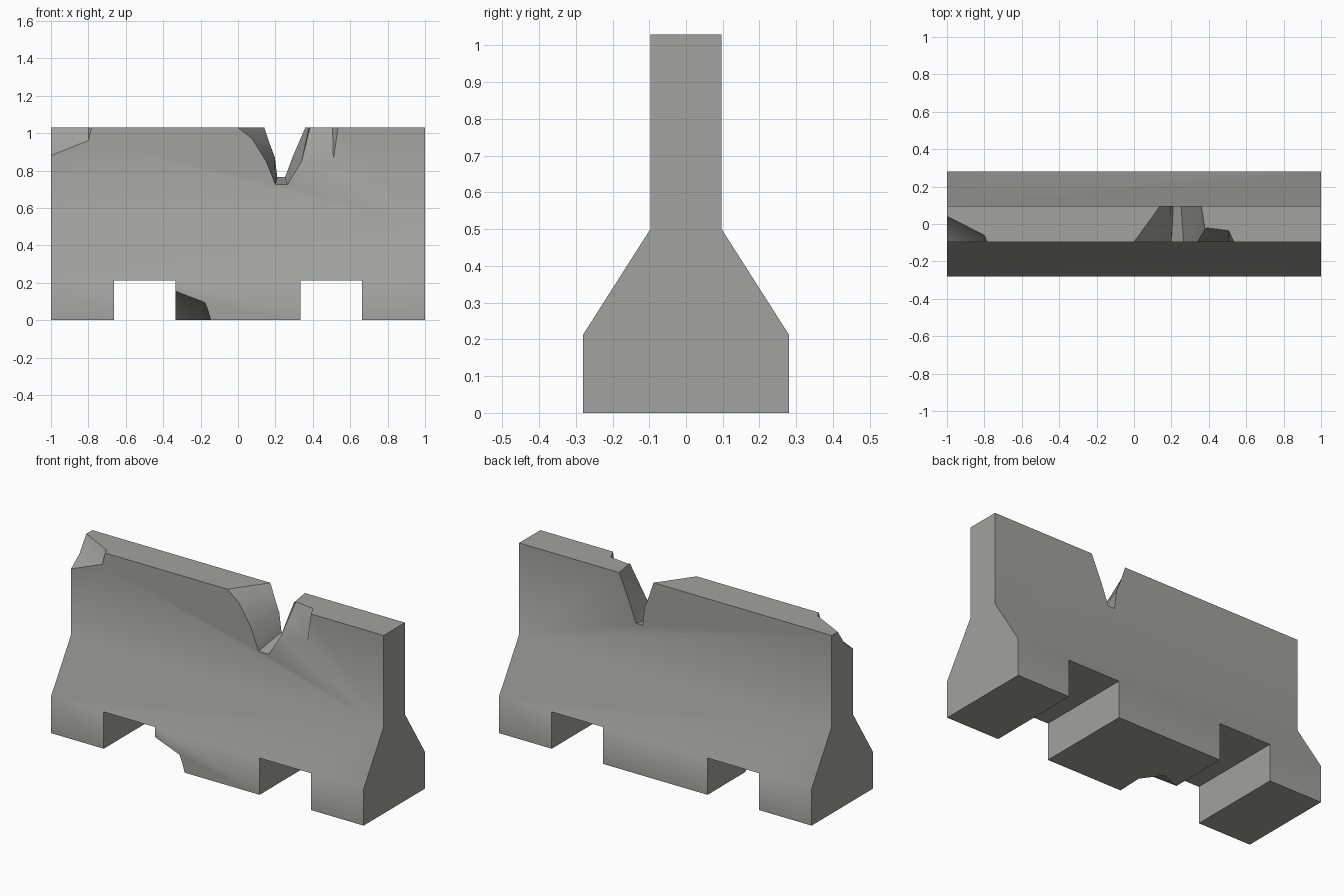
import bpy, bmesh, math

if "Cube" in bpy.data.objects:
    bpy.data.objects.remove(bpy.data.objects["Cube"])

H = 1.03   # total height
T = 0.097  # half thickness of the upper wall
B = 0.28   # half thickness of the foot

concrete = bpy.data.materials.new("grey concrete")
concrete.diffuse_color = (0.36, 0.36, 0.35, 1)
concrete.use_nodes = True
concrete.node_tree.nodes["Principled BSDF"].inputs["Base Color"].default_value = concrete.diffuse_color


def new_object(name, bm):
    bmesh.ops.recalc_face_normals(bm, faces=bm.faces)
    mesh = bpy.data.meshes.new(name)
    bm.to_mesh(mesh)
    bm.free()
    mesh.materials.append(concrete)
    ob = bpy.data.objects.new(name, mesh)
    bpy.context.collection.objects.link(ob)
    return ob


def loft(name, rings):
    """Closed solid through rings of equal point count."""
    bm = bmesh.new()
    vs = [[bm.verts.new(p) for p in r] for r in rings]
    n = len(vs[0])
    for a, b in zip(vs, vs[1:]):
        for i in range(n):
            j = (i + 1) % n
            bm.faces.new((a[i], a[j], b[j], b[i]))
    bm.faces.new(vs[0])
    bm.faces.new(vs[-1])
    return new_object(name, bm)


def hull(name, points):
    bm = bmesh.new()
    for p in points:
        bm.verts.new(p)
    res = bmesh.ops.convex_hull(bm, input=bm.verts)
    loose = [v for v in bm.verts if not v.link_faces]
    bmesh.ops.delete(bm, geom=loose, context='VERTS')
    return new_object(name, bm)


# barrier body: side profile extruded along x
half = [(B, 0), (B, 0.213), (T, 0.5), (T, H)]
profile = half + [(-y, z) for y, z in reversed(half)]
barrier = loft("barrier", [[(x, y, z) for y, z in profile] for x in (-1, 1)])

cutters = []
# two drainage slots under the foot
for side in (-1, 1):
    c = side * 0.4985
    rect = [(c - 0.1645, -0.1), (c + 0.1645, -0.1), (c + 0.1645, 0.213), (c - 0.1645, 0.213)]
    cutters.append(loft("slot_cutter", [[(x, y, z) for x, z in rect] for y in (-0.5, 0.5)]))

# V-shaped break through the top, wider at the front
front = [(0, 1.2), (0, H), (0.075, 0.97), (0.15, 0.85), (0.2, 0.725),
         (0.265, 0.725), (0.34, 0.848), (0.39, H), (0.39, 1.2)]
back = [(0.14, 1.2), (0.14, H), (0.165, 0.955), (0.197, 0.87), (0.21, 0.765),
        (0.252, 0.765), (0.295, 0.88), (0.36, H), (0.36, 1.2)]
cutters.append(loft("break_cutter", [[(x, y, z) for x, z in ring] for ring, y in
                                     ((front, -0.25), (front, -T), (back, T), (back, 0.25))]))

# chip to the right of the break
cutters.append(hull("edge_chip_cutter", [
    (x, y, z) for x, z in ((0.34, 0.847), (0.51, 0.857), (0.535, H), (0.535, 1.1), (0.36, 1.1))
    for y in (-T, -0.2)] + [
    (0.385, -0.02, H), (0.505, -0.035, H), (0.385, -0.02, 1.1), (0.505, -0.035, 1.1),
    (0.385, -0.05, 0.95)]))

# broken upper left corner
cutters.append(hull("corner_chip_cutter", [
    (x, y, z) for x, z in ((-1.0, 0.883), (-0.93, 0.928), (-0.8, 0.96), (-0.783, H), (-0.783, 1.1),
                           (-1.1, 0.84), (-1.1, 1.1))
    for y in (-T, -0.2)] + [
    (x, y, z) for x, y in ((-1.1, 0.08), (-1.0, 0.042), (-0.88, -0.02), (-0.8, -0.06))
    for z in (H, 1.1)] + [(-1.0, -0.02, 0.94)]))

# broken lower corner beside the left slot
cutters.append(hull("foot_chip_cutter", [
    (x, y, z) for x, z in ((-0.34, 0.157), (-0.178, 0.095), (-0.15, 0), (-0.15, -0.1), (-0.34, -0.1))
    for y in (-B, -0.4)] + [
    (x, y, z) for x, y in ((-0.14, -0.13), (-0.22, -0.02), (-0.34, -0.065)) for z in (0, -0.1)]))

bpy.context.view_layer.objects.active = barrier
barrier.select_set(True)
for c in cutters:
    mod = barrier.modifiers.new("cut", 'BOOLEAN')
    mod.operation = 'DIFFERENCE'
    mod.solver = 'EXACT'
    mod.object = c
    bpy.ops.object.modifier_apply(modifier=mod.name)
for c in cutters:
    bpy.data.objects.remove(c)

# soft shading across the sloped foot, sharp breaks
bpy.ops.object.shade_smooth_by_angle(angle=math.radians(35))
